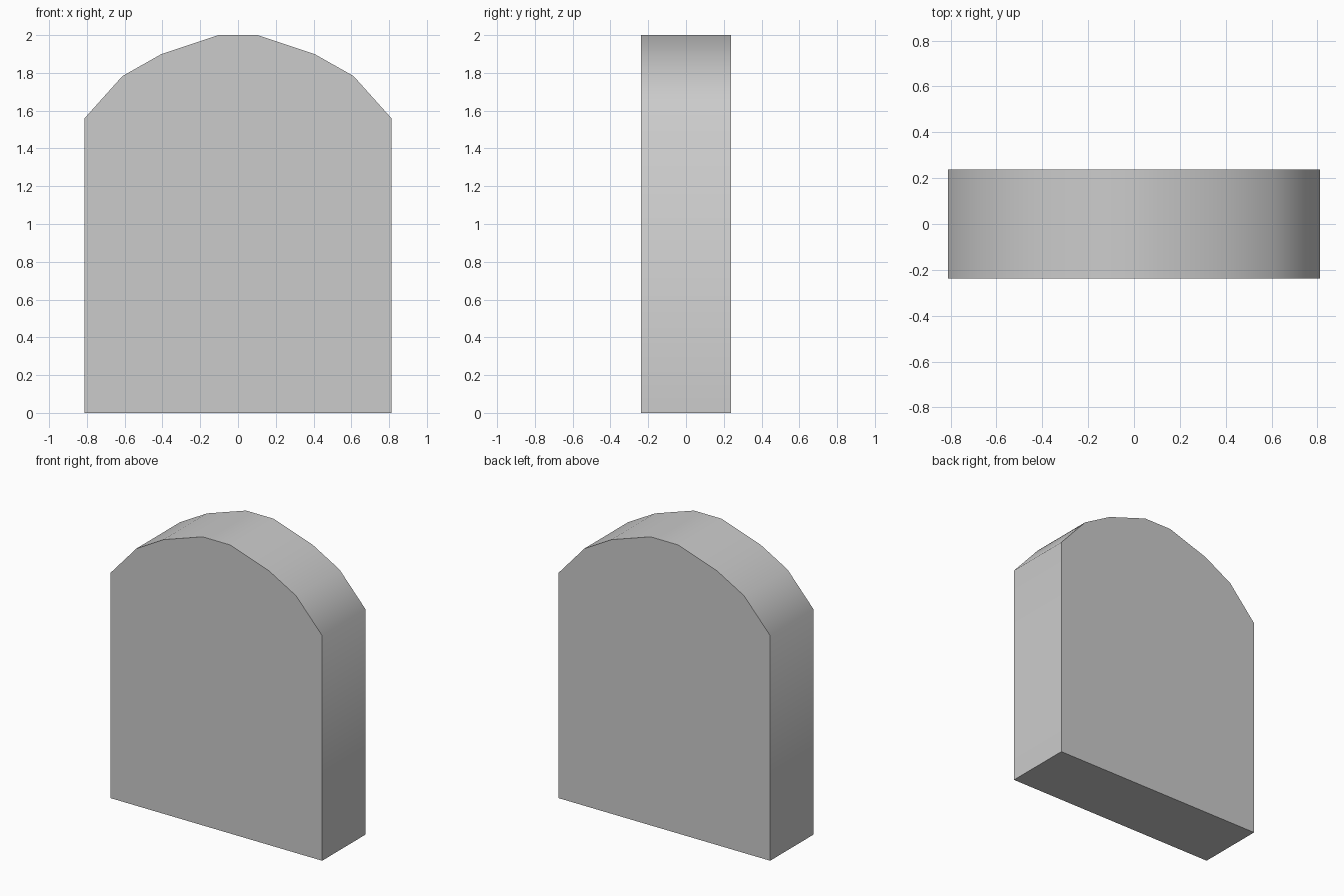
import bpy
import bmesh
import math

if "Cube" in bpy.data.objects:
    bpy.data.objects.remove(bpy.data.objects["Cube"])

HALF_DEPTH = 0.238

# Right half of the front outline, from base to crown
half = [(0.812, 0.0), (0.812, 1.56), (0.612, 1.783), (0.405, 1.90), (0.105, 2.0)]
outline = half + [(-x, z) for x, z in reversed(half)]

# Arched slab: front face extruded to the back
bm = bmesh.new()
front = bm.faces.new([bm.verts.new((x, -HALF_DEPTH, z)) for x, z in outline])
result = bmesh.ops.extrude_face_region(bm, geom=[front], use_keep_orig=True)
back_verts = [g for g in result["geom"] if isinstance(g, bmesh.types.BMVert)]
bmesh.ops.translate(bm, verts=back_verts, vec=(0, 2 * HALF_DEPTH, 0))
bmesh.ops.recalc_face_normals(bm, faces=bm.faces)

mesh = bpy.data.meshes.new("arched_slab")
bm.to_mesh(mesh)
bm.free()
slab = bpy.data.objects.new("arched_slab", mesh)
bpy.context.collection.objects.link(slab)

# Smooth over the arch, sharp at the front, back and base
bpy.context.view_layer.objects.active = slab
slab.select_set(True)
bpy.ops.object.shade_smooth_by_angle(angle=math.radians(60))
